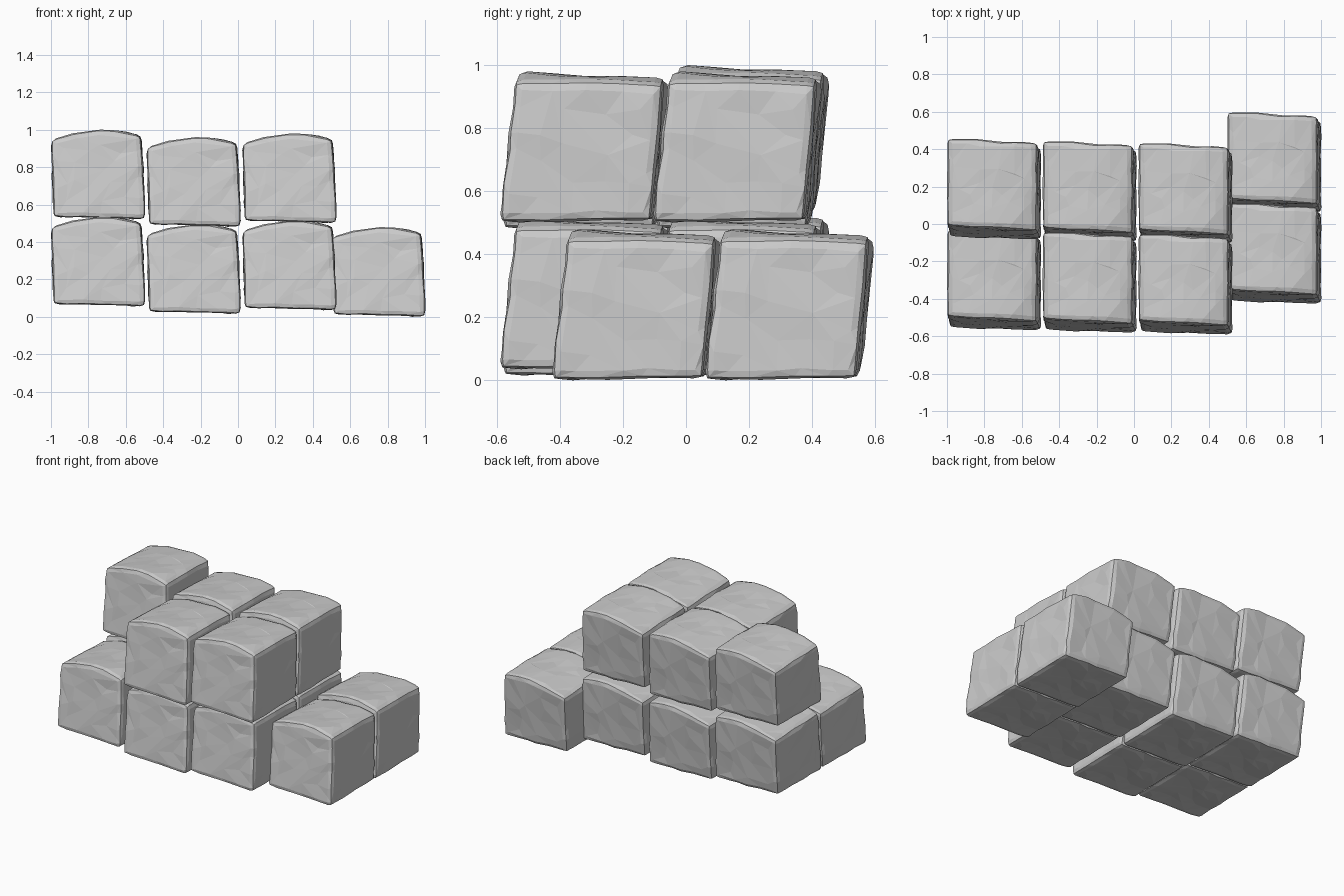
import bpy, bmesh
from mathutils import Vector, noise

if "Cube" in bpy.data.objects:
    bpy.data.objects.remove(bpy.data.objects["Cube"])

# Corners of one hewn stone block, relative to the front block of the right column
# key: (x side, y side, z side)
CORNERS = {
    (-1, -1, -1): (-0.240, -0.414, 0.014), (1, -1, -1): (0.250, -0.430, 0.000),
    (-1, 1, -1): (-0.238, 0.070, 0.014), (1, 1, -1): (0.250, 0.054, 0.003),
    (-1, -1, 1): (-0.252, -0.356, 0.416), (1, -1, 1): (0.230, -0.376, 0.446),
    (-1, 1, 1): (-0.252, 0.116, 0.400), (1, 1, 1): (0.228, 0.088, 0.438),
}


def warp(p):
    """Round the cube's edges, then stretch it into the leaning, crowned block."""
    r = 0.09
    q = Vector([max(-1 + r, min(1 - r, c)) for c in p])
    d = p - q
    if d.length > 1e-6:
        p = q + d.normalized() * r
    out = Vector((0, 0, 0))
    for s, c in CORNERS.items():
        w = (1 + s[0] * p.x) * (1 + s[1] * p.y) * (1 + s[2] * p.z) / 8
        out += w * Vector(c)
    # domed top
    if p.z > 0:
        out.z += 0.038 * (1 - p.x * p.x) * p.z ** 2 * (1 - 0.15 * p.y)
    # chiselled unevenness
    out += noise.noise_vector(p * 1.9 + Vector((3.1, 7.7, 1.3))) * 0.007
    out += noise.noise_vector(p * 4.5) * 0.004
    return out


def block_mesh():
    bm = bmesh.new()
    bmesh.ops.create_cube(bm, size=2)
    bmesh.ops.subdivide_edges(bm, edges=bm.edges[:], cuts=9, use_grid_fill=True)
    # crowd the grid toward the edges so the arrises stay narrow
    for v in bm.verts:
        v.co = warp(Vector([1.3 * c - 0.3 * c ** 3 for c in v.co]))
    bmesh.ops.triangulate(bm, faces=bm.faces[:])
    low = min(v.co.z for v in bm.verts)
    for v in bm.verts:
        v.co.z -= low
    me = bpy.data.meshes.new("stone_block")
    bm.to_mesh(me)
    bm.free()
    return me


mesh = block_mesh()

# Columns of the stack: x, y shift, z shift, upper rows present (0 front, 1 back)
COLUMNS = [
    (-0.746, -0.142, 0.055, (1,)),
    (-0.235, -0.155, 0.015, (0, 1)),
    (0.277, -0.165, 0.035, (0, 1)),
    (0.752, 0.000, 0.000, ()),
]
ROW_STEP, LAYER_STEP = 0.486, 0.466

for i, (x, y, z, upper) in enumerate(COLUMNS):
    for layer, rows in enumerate(((0, 1), upper)):
        for row in rows:
            name = f"{('lower', 'upper')[layer]}_{('front', 'back')[row]}_stone_{i + 1}"
            ob = bpy.data.objects.new(name, mesh)
            ob.location = (x, y + row * ROW_STEP, z + layer * LAYER_STEP)
            bpy.context.collection.objects.link(ob)
            # irregular hewn facets
            dec = ob.modifiers.new("facets", 'DECIMATE')
            dec.ratio = 0.4
